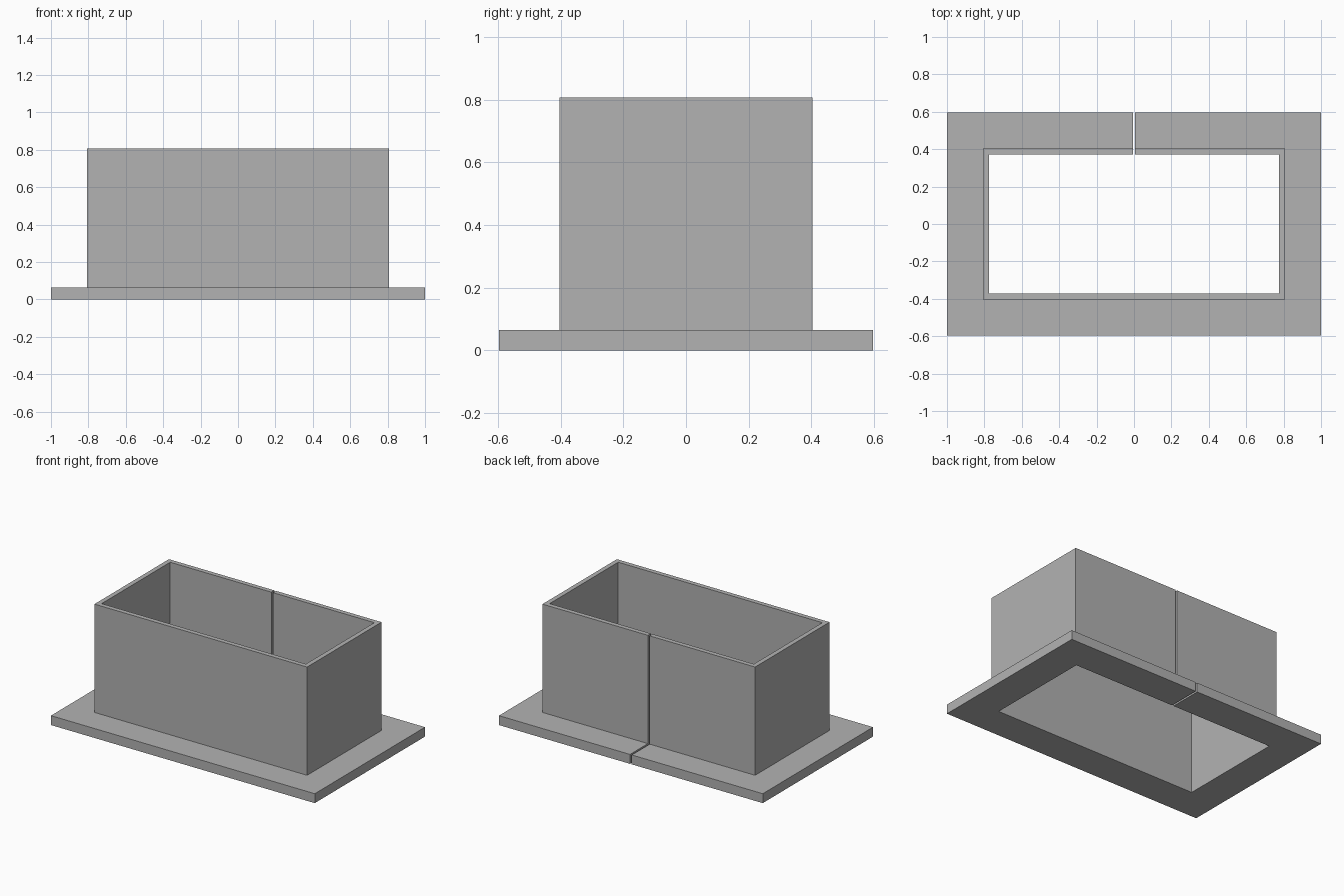
import bpy, bmesh

cube = bpy.data.objects.get("Cube")
if cube:
    bpy.data.objects.remove(cube, do_unlink=True)

# Main dimensions
INNER_X, INNER_Y = 0.774, 0.371   # half size of the opening
WALL, FLANGE = 0.032, 0.226       # distances outward from the opening
BASE, HEIGHT = 0.0645, 0.8065
SLIT = 0.0065                     # half width of the slit in the back

# L-shaped section: (distance outward, height)
section = [(0, 0), (FLANGE, 0), (FLANGE, BASE), (WALL, BASE), (WALL, HEIGHT), (0, HEIGHT)]


def ring_points(d, z):
    """Path round the rectangle, from one side of the slit to the other."""
    x, y = INNER_X + d, INNER_Y + d
    return [(SLIT, y, z), (x, y, z), (x, -y, z), (-x, -y, z), (-x, y, z), (-SLIT, y, z)]


# Sweep the section round the rectangle and close both ends at the slit
bm = bmesh.new()
rails = [[bm.verts.new(p) for p in ring_points(d, z)] for d, z in section]
for i, a in enumerate(rails):
    b = rails[(i + 1) % len(rails)]
    for k in range(len(a) - 1):
        bm.faces.new((a[k], a[k + 1], b[k + 1], b[k]))
for end in (0, -1):
    bm.faces.new([rail[end] for rail in rails])
bmesh.ops.recalc_face_normals(bm, faces=bm.faces)

mesh = bpy.data.meshes.new("flanged_sleeve")
bm.to_mesh(mesh)
bm.free()
sleeve = bpy.data.objects.new("flanged_sleeve", mesh)
bpy.context.collection.objects.link(sleeve)

# Plain grey material
grey = bpy.data.materials.new("plain_grey")
grey.use_nodes = True
colour = (0.448, 0.448, 0.448, 1)
grey.diffuse_color = colour
grey.node_tree.nodes["Principled BSDF"].inputs["Base Color"].default_value = colour
mesh.materials.append(grey)
